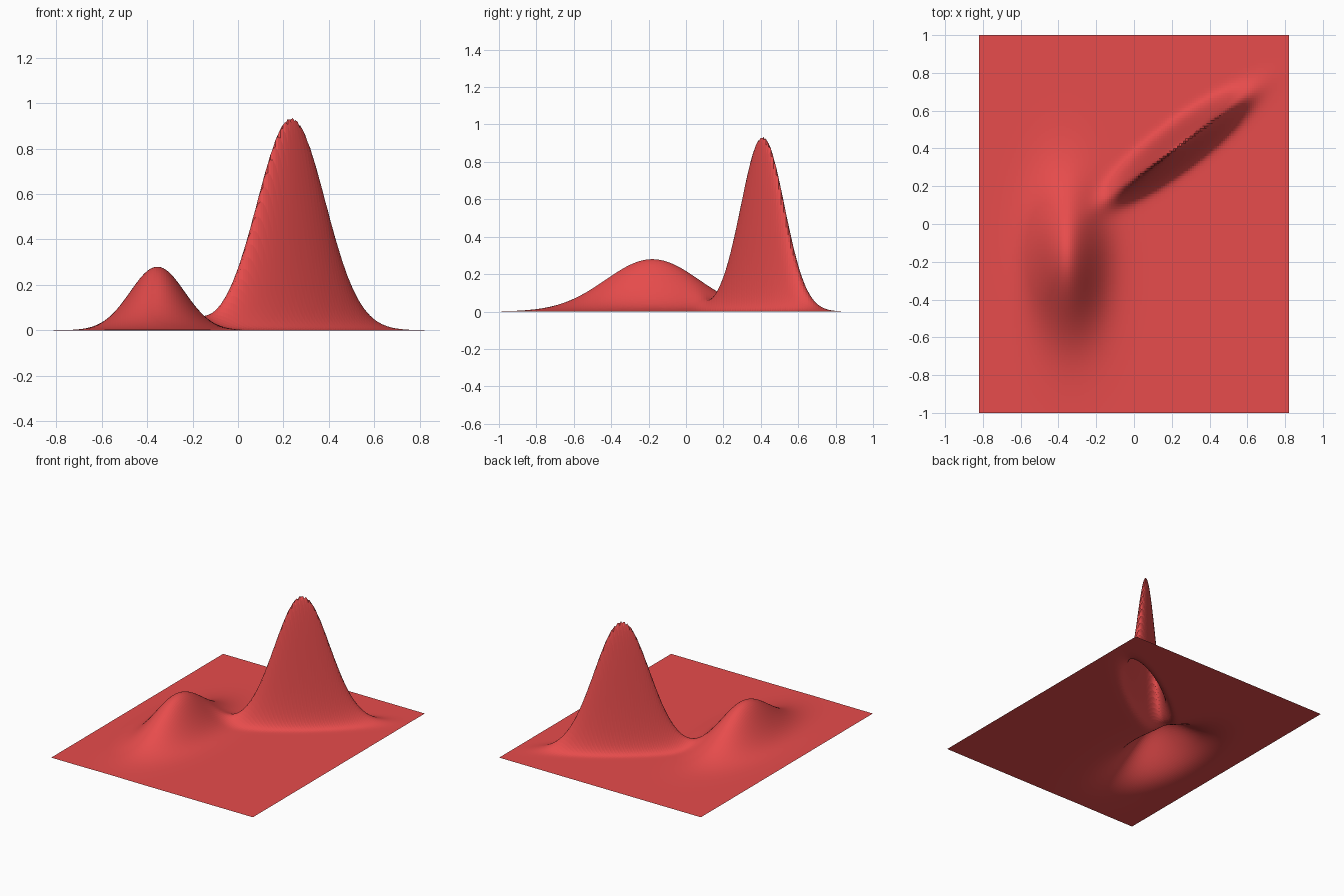
import bpy, bmesh, math

if "Cube" in bpy.data.objects:
    bpy.data.objects.remove(bpy.data.objects["Cube"])

WIDTH, DEPTH = 1.643, 2.0
NX, NY = 150, 150

# Each peak: centre x, centre y, height, spread along, spread across, turn
PEAKS = [
    (-0.355, -0.18, 0.28, 0.25, 0.12, math.radians(90)),
    (0.235, 0.41, 0.935, 0.185, 0.043, math.radians(37)),
]


def height(x, y):
    z = 0.0
    for cx, cy, h, along, across, turn in PEAKS:
        c, s = math.cos(turn), math.sin(turn)
        u = (x - cx) * c + (y - cy) * s
        v = (y - cy) * c - (x - cx) * s
        z += h * math.exp(-0.5 * ((u / along) ** 2 + (v / across) ** 2))
    return z


# Flat sheet raised into two bell-shaped hills, finely faceted
bm = bmesh.new()
bmesh.ops.create_grid(bm, x_segments=NX, y_segments=NY, size=1.0)
for v in bm.verts:
    v.co.x *= WIDTH / 2
    v.co.y *= DEPTH / 2
    v.co.z = height(v.co.x, v.co.y)
mesh = bpy.data.meshes.new("surface_sheet")
bm.to_mesh(mesh)
bm.free()

sheet = bpy.data.objects.new("surface_sheet", mesh)
bpy.context.collection.objects.link(sheet)

# Red colouring
red = bpy.data.materials.new("red")
red.diffuse_color = (0.8, 0.072, 0.072, 1)
red.use_nodes = True
red.node_tree.nodes["Principled BSDF"].inputs["Base Color"].default_value = red.diffuse_color
mesh.materials.append(red)
